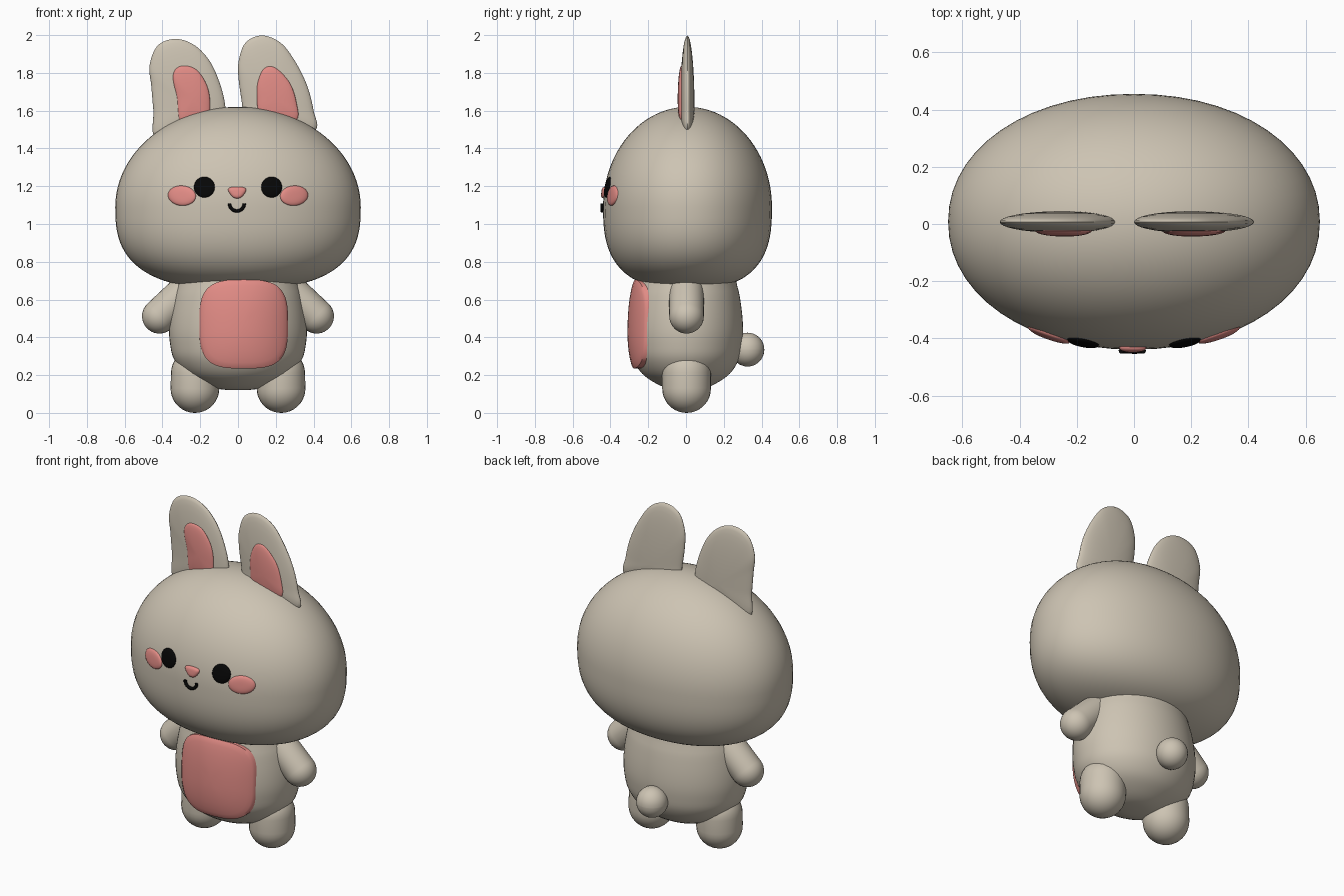
import bpy, bmesh, math
from mathutils import Vector

if "Cube" in bpy.data.objects:
    bpy.data.objects.remove(bpy.data.objects["Cube"])


def material(name, rgb):
    m = bpy.data.materials.new(name)
    m.diffuse_color = (*rgb, 1)
    m.use_nodes = True
    m.node_tree.nodes["Principled BSDF"].inputs["Base Color"].default_value = m.diffuse_color
    return m


BEIGE = material("warm beige", (0.61, 0.55, 0.45))
PINK = material("soft pink", (0.77, 0.265, 0.24))
BLACK = material("black", (0.002, 0.002, 0.002))


def finish(bm, name, mat):
    bmesh.ops.recalc_face_normals(bm, faces=bm.faces)
    me = bpy.data.meshes.new(name)
    bm.to_mesh(me)
    bm.free()
    ob = bpy.data.objects.new(name, me)
    bpy.context.collection.objects.link(ob)
    me.materials.append(mat)
    bpy.context.view_layer.objects.active = ob
    ob.select_set(True)
    bpy.ops.object.shade_smooth_by_angle(angle=math.radians(50))
    ob.select_set(False)
    return ob


def skin(rings, name, mat):
    """Join equal-length rings; single-point rings become poles."""
    bm = bmesh.new()
    vs = [[bm.verts.new(p) for p in r] for r in rings]
    for a, b in zip(vs, vs[1:]):
        n = max(len(a), len(b))
        for i in range(n):
            j = (i + 1) % n
            if len(a) == 1:
                bm.faces.new((a[0], b[i], b[j]))
            elif len(b) == 1:
                bm.faces.new((a[i], a[j], b[0]))
            else:
                bm.faces.new((a[i], a[j], b[j], b[i]))
    return finish(bm, name, mat)


def smooth_loop(pts, steps=6, closed=True):
    """Catmull-Rom through 2D points."""
    p = [Vector(q) for q in pts]
    n = len(p)
    get = (lambda i: p[i % n]) if closed else (lambda i: p[min(max(i, 0), n - 1)])
    out = []
    for i in range(n if closed else n - 1):
        a, b, c, d = get(i - 1), get(i), get(i + 1), get(i + 2)
        for k in range(steps):
            t = k / steps
            out.append(0.5 * (2 * b + (c - a) * t + (2 * a - 5 * b + 4 * c - d) * t * t
                              + (3 * b - a - 3 * c + d) * t ** 3))
    return out if closed else out + [p[-1]]


def ellipse(cx, cz, rx, rz, tilt=0, power=2, n=40):
    out = []
    for i in range(n):
        t = 2 * math.pi * i / n
        e = 2 / power
        x = rx * math.copysign(abs(math.cos(t)) ** e, math.cos(t))
        z = rz * math.copysign(abs(math.sin(t)) ** e, math.sin(t))
        out.append(Vector((cx + x * math.cos(tilt) - z * math.sin(tilt),
                           cz + x * math.sin(tilt) + z * math.cos(tilt))))
    return out


def lathe(profile, sx, sy, cy, name, mat, plan=2, n=56):
    """Oval lathe of (radius, z) pairs."""
    loop = ellipse(0, 0, sx, sy, power=plan, n=n)
    rings = [[(0, cy, z)] if r < 1e-4 else [(r * p.x, cy + r * p.y, z) for p in loop]
             for r, z in profile]
    return skin(rings, name, mat)


def capsule(a, b, r, name, mat, n=28):
    """Rounded limb between two points."""
    a, b = Vector(a), Vector(b)
    d = (b - a).normalized()
    u = d.cross(Vector((0, 1, 0))).normalized()
    v = d.cross(u)
    rings = [[a - d * r]]
    for c, lo, hi in ((a, -80, 0), (b, 0, 80)):
        for k in range(9):
            t = math.radians(lo + (hi - lo) * k / 8)
            rings.append([c + d * r * math.sin(t) + r * math.cos(t)
                          * (u * math.cos(2 * math.pi * i / n) + v * math.sin(2 * math.pi * i / n))
                          for i in range(n)])
    rings.append([b + d * r])
    return skin(rings, name, mat)


def drape(outline, surf, height, depth, name, mat):
    """Domed pad over a front surface, with a skirt sunk into it."""
    c = sum(outline, Vector((0, 0))) / len(outline)
    rings = [[(c.x, surf(*c) - height, c.y)]]
    for t in (0.2, 0.4, 0.6, 0.75, 0.87, 0.95, 1.0):
        pts = [c + (p - c) * t for p in outline]
        h = height * math.sqrt(max(0, 1 - t ** 4))
        rings.append([(p.x, surf(*p) - h, p.y) for p in pts])
    rings.append([(p.x, surf(*p) + depth, p.y) for p in outline])
    return skin(rings, name, mat)


def pillow(outline, centre, y, th, name, mat):
    """Lens-shaped solid from a flat outline."""
    c = Vector(centre)
    rings = [[(c.x, y - th, c.y)]]
    for k in range(1, 18):
        a = math.radians(90 - 10 * k)
        rings.append([(c.x + (p.x - c.x) * math.cos(a), y - th * math.sin(a),
                       c.y + (p.y - c.y) * math.cos(a)) for p in outline])
    rings.append([(c.x, y + th, c.y)])
    return skin(rings, name, mat)


# Head: round above, squarer below
HX, HY, HC, HZ, UP, LOW, POW, PLAN = 0.65, 0.447, 0.008, 1.09, 0.53, 0.435, 2.7, 2.08
head_profile = []
for k in range(49):
    t = math.radians(-90 + 180 * k / 48)
    e, h = (1, UP) if t >= 0 else (2 / POW, LOW)
    head_profile.append((abs(math.cos(t)) ** e if 0 < k < 48 else 0,
                         HZ + h * math.copysign(abs(math.sin(t)) ** e, t)))
lathe(head_profile, HX, HY, HC, "head", BEIGE, PLAN)


def head_front(x, z):
    p, h = (2, UP) if z >= HZ else (POW, LOW)
    r = (1 - abs((z - HZ) / h) ** p) ** (1 / p)
    return HC - HY * max(0, r ** PLAN - abs(x / HX) ** PLAN) ** (1 / PLAN)


# Body
body = smooth_loop([(0, .12), (.27, .126), (.52, .155), (.77, .208), (.93, .285), (.985, .365),
                    (1, .45), (.97, .56), (.9, .67), (.75, .76), (0, .8)], 4, False)
lathe([(max(p.x, 0), p.y) for p in body], 0.365, 0.302, 0, "body", BEIGE)


# Belly patch
def belly_front(x, z):
    f = 0.298 - (0.35 if z > 0.43 else 0.5) * (z - 0.43) ** 2
    return -f * math.sqrt(1 - (x / 0.38) ** 2)


patch = [Vector((p.x, p.y)) for p in ellipse(0.03, 0.47, 0.235, 0.235, power=3.3, n=64)]
drape(patch, belly_front, 0.012, 0.07, "belly_patch", PINK)

# Limbs and tail
for s, side in ((-1, "left"), (1, "right")):
    capsule((s * .28, .003, .64), (s * .416, .003, .512), .092, side + "_arm", BEIGE)
    capsule((s * .226, .003, .21), (s * .228, .003, .129), .129, side + "_leg", BEIGE)
capsule((0, .326, .334), (0, .326, .336), .0885, "tail", BEIGE)

# Ears with pink inner pads
ears = {
    "left": ([(-.435, 1.45), (-.448, 1.6), (-.459, 1.73), (-.468, 1.84), (-.425, 1.945),
              (-.33, 1.98), (-.228, 1.945), (-.145, 1.855), (-.088, 1.72), (-.065, 1.6),
              (-.07, 1.48), (-.25, 1.42)], (-.25, 1.62),
             [(-.345, 1.785), (-.305, 1.835), (-.225, 1.82), (-.165, 1.735), (-.148, 1.63),
              (-.17, 1.53), (-.3, 1.53), (-.325, 1.67)], (-.24, 1.66)),
    "right": ([(.04, 1.48), (.022, 1.63), (.004, 1.76), (.003, 1.86), (.04, 1.96), (.127, 1.998),
               (.225, 1.96), (.3, 1.865), (.365, 1.735), (.4, 1.6), (.405, 1.49), (.2, 1.42)],
              (.2, 1.62),
              [(.105, 1.755), (.14, 1.825), (.2, 1.825), (.275, 1.745), (.31, 1.64),
               (.31, 1.55), (.2, 1.52), (.115, 1.58), (.1, 1.67)], (.2, 1.66)),
}
for side, (outer, oc, inner, ic) in ears.items():
    pillow(smooth_loop(outer), oc, 0.007, 0.038, side + "_ear", BEIGE)
    pillow(smooth_loop(inner), ic, -0.024, 0.02, side + "_inner_ear", PINK)

# Face
for s, side in ((-1, "left"), (1, "right")):
    drape(ellipse(s * .178, 1.195, .055, .055), head_front, .012, .02, side + "_eye", BLACK)
    drape(ellipse(s * .297, 1.15, .074, .053, s * .08), head_front, .012, .02,
          side + "_cheek", PINK)
nose = smooth_loop([(-.052, 1.178), (-.035, 1.195), (.025, 1.195), (.043, 1.178),
                    (.015, 1.14), (-.024, 1.14)], 5)
drape(nose, head_front, .014, .02, "nose", PINK)

# Mouth: curved tube
curve = bpy.data.curves.new("mouth", 'CURVE')
curve.dimensions = '3D'
curve.bevel_depth = 0.009
curve.bevel_resolution = 2
curve.use_fill_caps = True
line = curve.splines.new('POLY')
line.points.add(16)
for i, pt in enumerate(line.points):
    a = math.pi * (1 + i / 16)
    x, z = -.006 + .039 * math.cos(a), 1.108 + .039 * math.sin(a)
    pt.co = (x, head_front(x, z) - .006, z, 1)
curve.materials.append(BLACK)
bpy.context.collection.objects.link(bpy.data.objects.new("mouth", curve))
